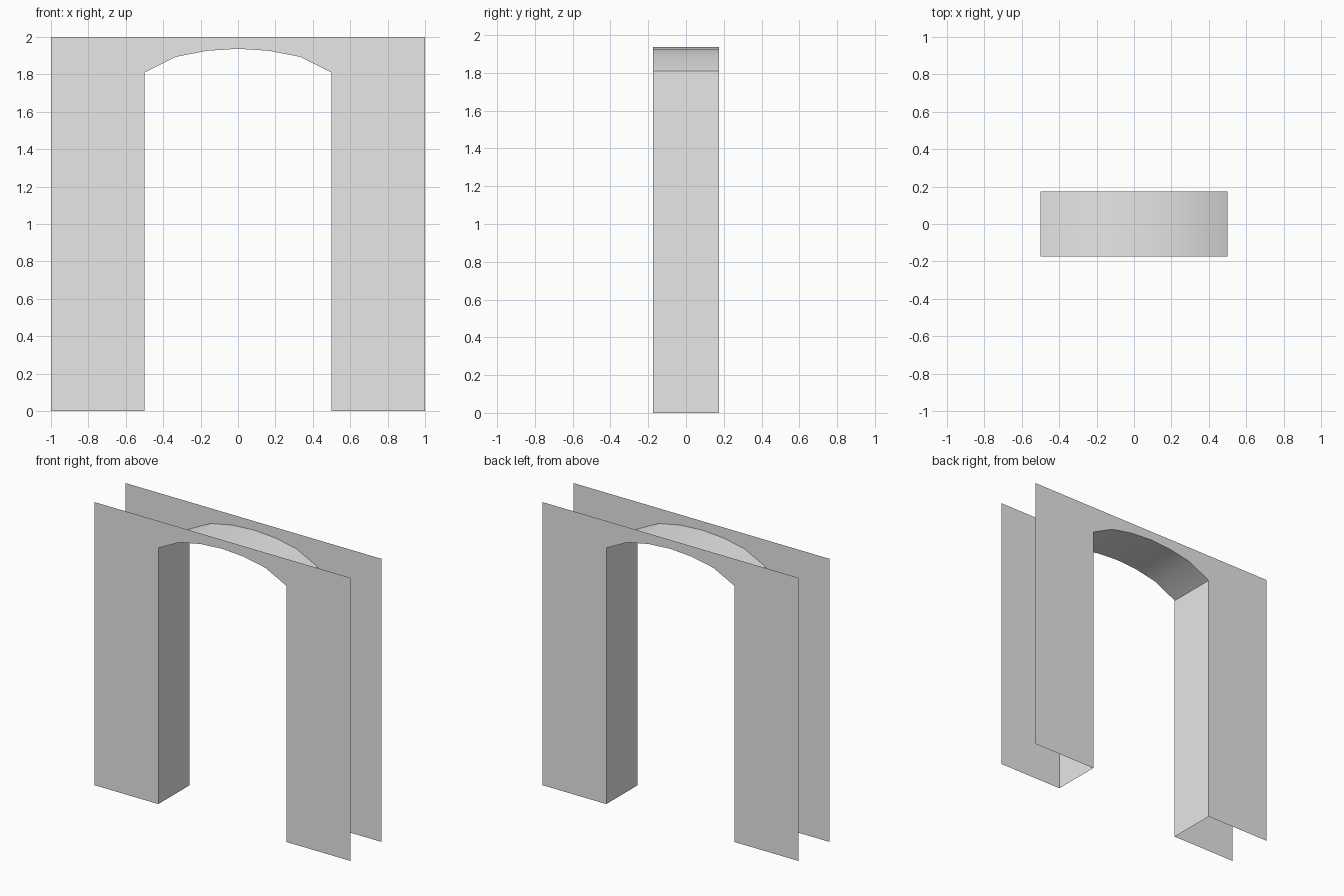
import bpy
import bmesh
import math

cube = bpy.data.objects.get("Cube")
if cube:
    bpy.data.objects.remove(cube, do_unlink=True)

# One plain grey
grey = bpy.data.materials.new("light_grey")
grey.use_nodes = True
colour = (0.8, 0.8, 0.8, 1)
grey.diffuse_color = colour
grey.node_tree.nodes["Principled BSDF"].inputs["Base Color"].default_value = colour

HALF_DEPTH = 0.175
HEIGHT = 2.0

# Outline of the opening: left foot, segmented arch, right foot
half_arch = [(-0.5, 1.81), (-0.335, 1.893), (-0.167, 1.926)]
arch = half_arch + [(0, 1.937)] + [(-x, z) for x, z in reversed(half_arch)]
opening = [(-0.5, 0)] + arch + [(0.5, 0)]
wall_outline = opening + [(1, 0), (1, HEIGHT), (-1, HEIGHT), (-1, 0)]


def make_object(name, bm):
    mesh = bpy.data.meshes.new(name)
    bm.to_mesh(mesh)
    bm.free()
    mesh.materials.append(grey)
    obj = bpy.data.objects.new(name, mesh)
    bpy.context.collection.objects.link(obj)
    return obj


# Thin wall face with the doorway left open
def wall_sheet(name, y, facing):
    bm = bmesh.new()
    face = bm.faces.new([bm.verts.new((x, y, z)) for x, z in wall_outline])
    face.normal_update()
    if face.normal.y * facing < 0:
        face.normal_flip()
    return make_object(name, bm)


wall_sheet("front_wall", -HALF_DEPTH, -1)
wall_sheet("back_wall", HALF_DEPTH, 1)

# Lining of the doorway: jambs and arch underside, facing into the opening
bm = bmesh.new()
rows = [[bm.verts.new((x, y, z)) for x, z in opening]
        for y in (-HALF_DEPTH, HALF_DEPTH)]
for i in range(len(opening) - 1):
    face = bm.faces.new((rows[0][i], rows[0][i + 1], rows[1][i + 1], rows[1][i]))
    face.normal_update()
    centre = face.calc_center_median()
    if face.normal.x * centre.x + face.normal.z * (centre.z - 1) > 0:
        face.normal_flip()
lining = make_object("doorway_lining", bm)

# Smooth arch, crisp corners where it meets the jambs
bpy.ops.object.select_all(action="DESELECT")
lining.select_set(True)
bpy.context.view_layer.objects.active = lining
bpy.ops.object.shade_smooth_by_angle(angle=math.radians(30))
